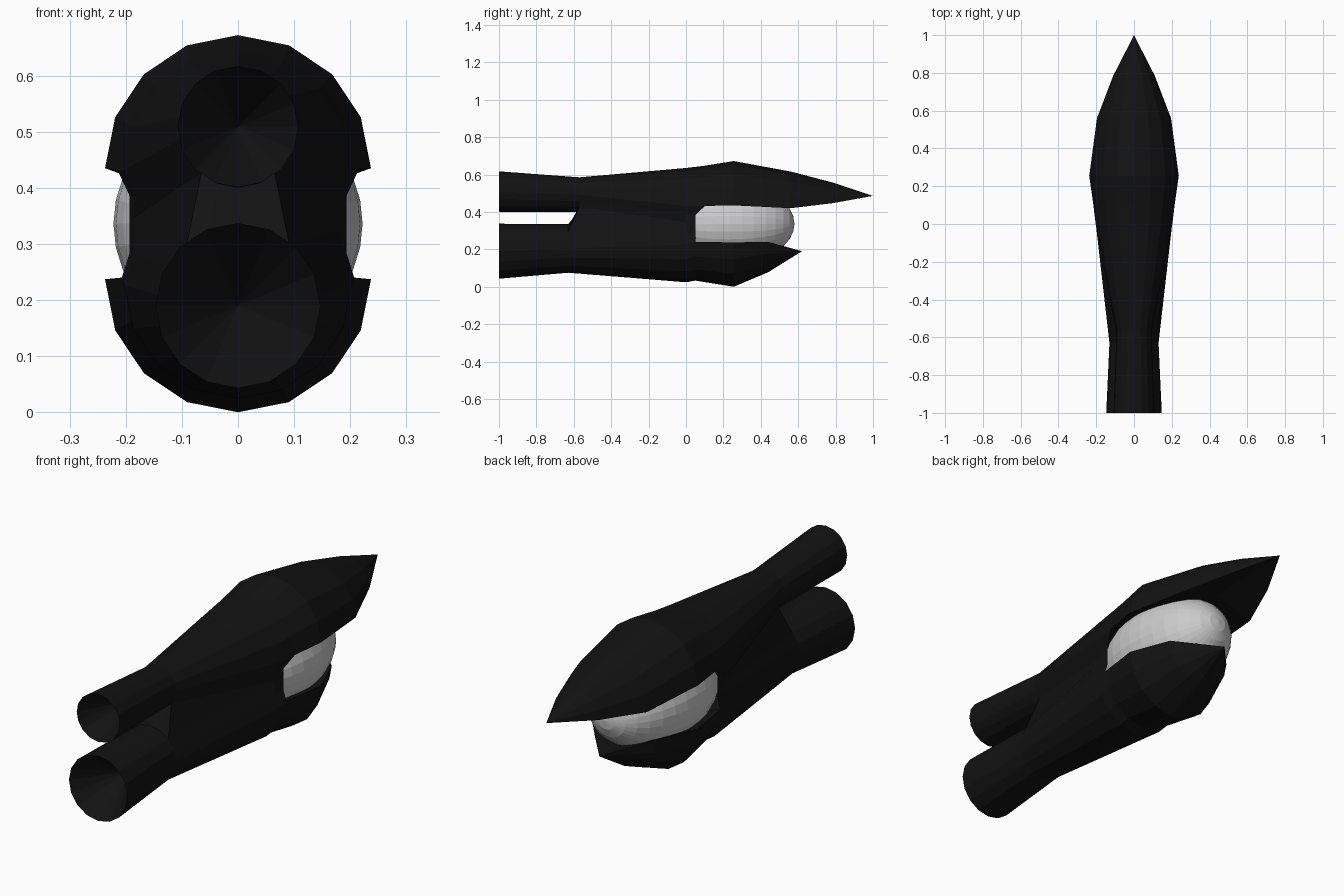
import bpy, bmesh, math

if "Cube" in bpy.data.objects:
    bpy.data.objects.remove(bpy.data.objects["Cube"])

black = bpy.data.materials.new("black_shell")
black.diffuse_color = (0.006, 0.006, 0.006, 1)
black.use_nodes = True
black.node_tree.nodes["Principled BSDF"].inputs["Base Color"].default_value = black.diffuse_color
STEP = math.pi / 8


def arc(bm, i0, i1, r, c, y):
    """Points of a 16-sided circle from step i0 to i1, facing y."""
    return [bm.verts.new((r * math.cos(i * STEP), y, c + r * math.sin(i * STEP)))
            for i in range(i0, i1 + 1)]


def strip(bm, a, b, closed=False):
    n = len(a)
    for i in range(n if closed else n - 1):
        j = (i + 1) % n
        bm.faces.new((a[i], a[j], b[j], b[i]))


def fan(bm, ring, tip, closed=False):
    for i in range(len(ring) if closed else len(ring) - 1):
        bm.faces.new((ring[i], ring[(i + 1) % len(ring)], tip))


def finish(bm, name):
    bmesh.ops.recalc_face_normals(bm, faces=bm.faces[:])
    me = bpy.data.meshes.new(name)
    bm.to_mesh(me)
    bm.free()
    me.materials.append(black)
    ob = bpy.data.objects.new(name, me)
    bpy.context.collection.objects.link(ob)
    return ob


def tube(bm, start, r0, c0, r1, c1, y1):
    """Hollow-ended pipe; returns its inner ring of 16 points."""
    rim = arc(bm, start, start + 15, r0, c0, -1)
    end = arc(bm, start, start + 15, r1, c1, y1)
    strip(bm, rim, end, True)
    fan(bm, rim, bm.verts.new((0, -0.8, c0)), True)
    return end


def jaw(bm, first, stations, tip, sign):
    """Half-round shell running from the body ring to a point."""
    start = 0 if sign > 0 else 8
    rings = [first] + [arc(bm, start, start + 8, r, c, y) for y, r, c in stations]
    point = bm.verts.new(tip)
    mids = []
    for ring in rings:
        e = ring[0].co
        mids.append(bm.verts.new((0, e.y, e.z + sign * 0.3 * abs(e.x))))
    for a, b, ma, mb in zip(rings, rings[1:], mids, mids[1:]):
        strip(bm, a, b)
        strip(bm, [a[0], ma, a[-1]], [b[0], mb, b[-1]])
    fan(bm, rings[-1], point)
    fan(bm, [rings[-1][0], mids[-1], rings[-1][-1]], point)


# Shell: two rear pipes that merge into one body and split into two jaws
bm = bmesh.new()
up = tube(bm, -2, 0.108, 0.509, 0.0925, 0.4925, -0.57)
low = tube(bm, 6, 0.147, 0.19, 0.13, 0.205, -0.63)
# up[0:13] and low[0:13] are the outer arcs, the rest face each other
up_in = up[12:] + [up[0]]
low_in = low[12:] + [low[0]]
strip(bm, up_in, low_in[::-1])

# Merged body with waist creases smoothing into flat sides
prev_u, prev_l = up[:13], low[:13]
for y_u, r_u, c_u, y_l, r_l, c_l, wall in ((0, 0.203, 0.432, 0, 0.202, 0.226, 0.185),
                                           (0.1, 0.215, 0.432, 0.05, 0.207, 0.24, 0.193)):
    u = arc(bm, -2, 10, r_u, c_u, y_u)
    l = arc(bm, 6, 18, r_l, c_l, y_l)
    for k, z_u, z_l in ((0, 0.345, 0.325), (1, 0.385, 0.285)):
        for ring, z, sx in ((u, z_u, 1), (l, z_l, -1)):
            ring[k].co = (sx * wall, y_l, z)
            ring[12 - k].co = (-sx * wall, y_l, z)
    strip(bm, prev_u, u)
    strip(bm, prev_l, l)
    # side seams between upper and lower arcs
    strip(bm, [prev_u[0], prev_l[12]], [u[0], l[12]])
    strip(bm, [prev_u[12], prev_l[0]], [u[12], l[0]])
    prev_u, prev_l = u, l

jaw(bm, prev_u[2:11], [(0.255, 0.237, 0.435), (0.56, 0.196, 0.42), (0.785, 0.11, 0.447)],
    (0, 1, 0.486), 1)
jaw(bm, prev_l[2:11], [(0.255, 0.237, 0.237), (0.44, 0.162, 0.24)], (0, 0.62, 0.19), -1)
finish(bm, "shell")

# Pale rounded core held between the jaws, poles along y
bpy.ops.mesh.primitive_uv_sphere_add(segments=32, ring_count=16, radius=1,
                                     location=(0, 0.23, 0.336),
                                     rotation=(math.pi / 2, 0, 0))
core = bpy.context.object
core.name = "core"
core.scale = (0.222, 0.215, 0.35)
